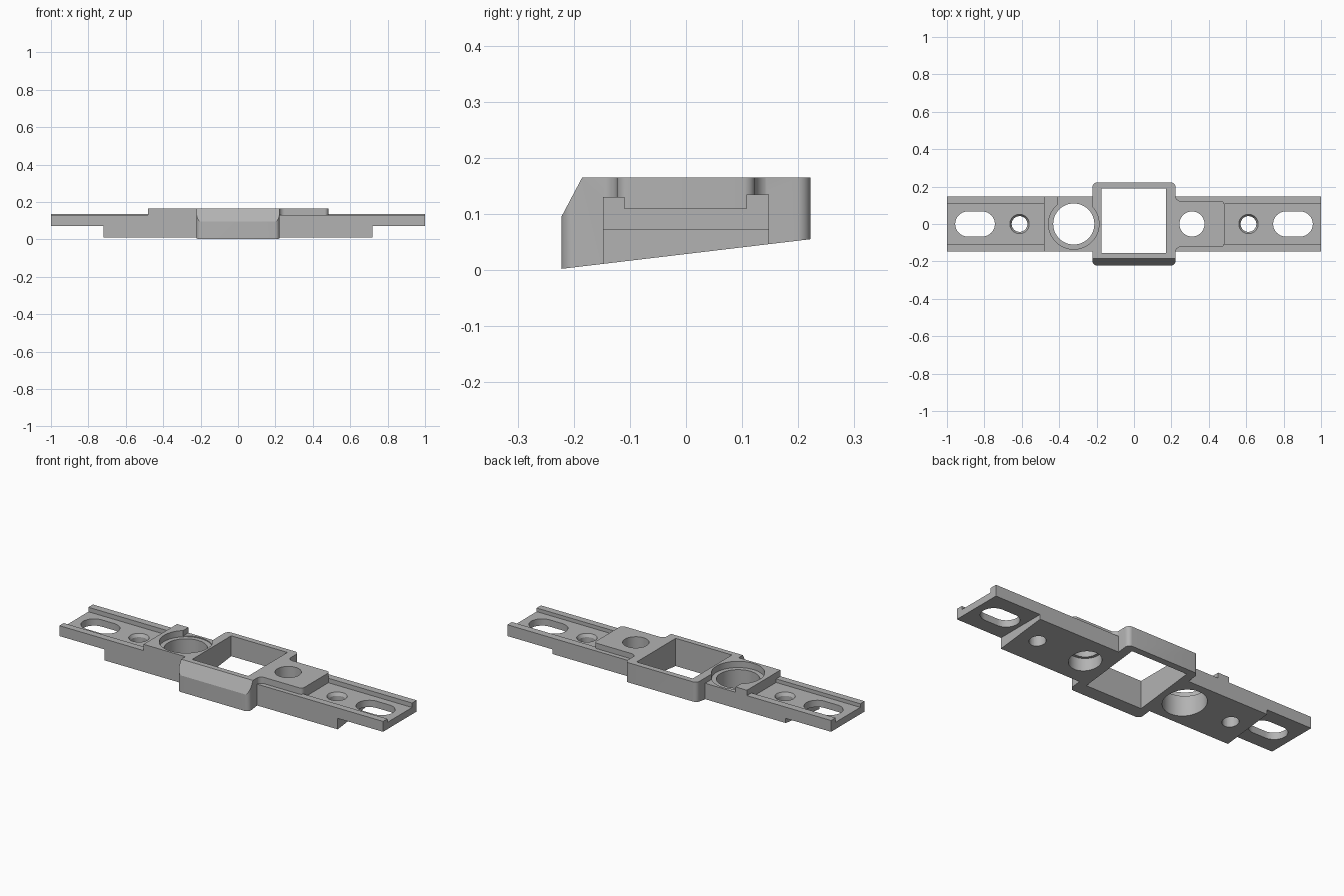
import bpy, bmesh, math
from mathutils import Vector

if "Cube" in bpy.data.objects:
    bpy.data.objects.remove(bpy.data.objects["Cube"], do_unlink=True)

grey = bpy.data.materials.new("satin_grey")
grey.use_nodes = True
COLOUR = (0.45, 0.45, 0.45, 1)
grey.diffuse_color = COLOUR
grey.node_tree.nodes["Principled BSDF"].inputs["Base Color"].default_value = COLOUR

TOP = 0.165
FLOOR = 0.11


def prism(name, outline, lo, hi, axis="z"):
    """Extrude an outline along z (points are x, y) or along x (points are y, z)."""
    bm = bmesh.new()
    place = (lambda a, b: (a, b, lo)) if axis == "z" else (lambda a, b: (lo, a, b))
    face = bm.faces.new([bm.verts.new(place(a, b)) for a, b in outline])
    out = bmesh.ops.extrude_face_region(bm, geom=[face])
    shift = Vector((0, 0, hi - lo)) if axis == "z" else Vector((hi - lo, 0, 0))
    bmesh.ops.translate(bm, vec=shift, verts=[v for v in out["geom"] if isinstance(v, bmesh.types.BMVert)])
    bmesh.ops.recalc_face_normals(bm, faces=bm.faces)
    return finish(name, bm)


def finish(name, bm):
    mesh = bpy.data.meshes.new(name)
    bm.to_mesh(mesh)
    bm.free()
    mesh.materials.append(grey)
    ob = bpy.data.objects.new(name, mesh)
    bpy.context.collection.objects.link(ob)
    return ob


def cone(name, x, r_low, r_high, lo, hi):
    bm = bmesh.new()
    bmesh.ops.create_cone(bm, cap_ends=True, segments=48, radius1=r_low, radius2=r_high, depth=hi - lo)
    bmesh.ops.translate(bm, vec=(x, 0, (lo + hi) / 2), verts=bm.verts)
    return finish(name, bm)


def arc(cx, cy, r, start, end, n=8):
    return [(cx + r * math.cos(math.radians(start + (end - start) * i / n)),
             cy + r * math.sin(math.radians(start + (end - start) * i / n))) for i in range(n + 1)]


def rounded(x0, x1, y0, y1, r, n=8):
    return (arc(x1 - r, y1 - r, r, 0, 90, n) + arc(x0 + r, y1 - r, r, 90, 180, n)
            + arc(x0 + r, y0 + r, r, 180, 270, n) + arc(x1 - r, y0 + r, r, 270, 360, n))


def box(x0, x1, y0, y1):
    return [(x0, y0), (x1, y0), (x1, y1), (x0, y1)]


def combine(base, other, operation):
    mod = base.modifiers.new("join", "BOOLEAN")
    mod.operation, mod.object, mod.solver = operation, other, "EXACT"
    bpy.context.view_layer.objects.active = base
    bpy.ops.object.modifier_apply(modifier=mod.name)
    bpy.data.objects.remove(other, do_unlink=True)


def under(y):
    """Height of the sloping underside."""
    return 0.0285 + 0.119 * y


# Channelled strip along the full length
W = 0.148
strip = [(-W, 0.072), (W, 0.072), (W, 0.135), (0.108, 0.135), (0.108, FLOOR),
         (-0.11, FLOOR), (-0.11, 0.13), (-W, 0.13)]
bracket = prism("mounting_bracket", strip, -1, 1, "x")

# Thick lower body with sloping underside
body = [(-W, under(-W)), (W, under(W)), (W, 0.1), (-W, 0.1)]
combine(bracket, prism("lower_body", body, -0.72, 0.72, "x"), "UNION")

# Raised block around the large bore
combine(bracket, prism("bore_block", box(-0.48, -0.2, -W, W), 0.09, TOP), "UNION")

# Raised pad with rounded corners and fillets into the frame
half = arc(0.25, 0.153, 0.03, 180, 270) + arc(0.463, 0.103, 0.02, 90, 0)
pad = [(0.2, 0.153)] + half + [(x, -y) for x, y in reversed(half)] + [(0.2, -0.153)]
combine(bracket, prism("raised_pad", pad, 0.1, TOP), "UNION")

# Central square frame with chamfered front
F = 0.222
profile = [(-F, under(-F)), (F, under(F)), (F, TOP), (-0.185, TOP), (-F, 0.095)]
frame = prism("square_frame", profile, -F, F, "x")
combine(frame, prism("frame_rounding", rounded(-F, F, -F, F, 0.025), -0.1, 0.3), "INTERSECT")
combine(bracket, frame, "UNION")

# Window through the frame
cuts = [prism("window", box(-0.175, 0.172, -0.155, 0.19), -0.1, 0.3)]

# Large bore with shallow seat, open at the back
cuts += [cone("seat", -0.322, 0.135, 0.135, 0.13, 0.3),
         prism("seat_opening", box(-0.41, -F, 0.05, 0.3), 0.135, 0.3),
         cone("large_bore", -0.322, 0.11, 0.11, -0.1, 0.3)]

# Pad bore, wider from below
cuts += [cone("pad_bore", 0.31, 0.067, 0.067, -0.1, 0.3),
         cone("pad_counterbore", 0.31, 0.082, 0.082, -0.1, 0.09)]

# Countersunk screw holes and long slots at both ends
for s in (-1, 1):
    cuts += [cone("screw_hole", s * 0.612, 0.042, 0.042, -0.1, 0.3),
             cone("countersink", s * 0.612, 0.04, 0.055, 0.09, 0.115),
             prism("slot", rounded(s * 0.85 - 0.106, s * 0.85 + 0.106, -0.067, 0.067, 0.0669, 12), -0.1, 0.3)]
for cutter in cuts:
    combine(bracket, cutter, "DIFFERENCE")

for ob in bpy.context.selected_objects:
    ob.select_set(False)
bracket.select_set(True)
bpy.context.view_layer.objects.active = bracket
bpy.ops.object.shade_smooth_by_angle(angle=math.radians(25))
